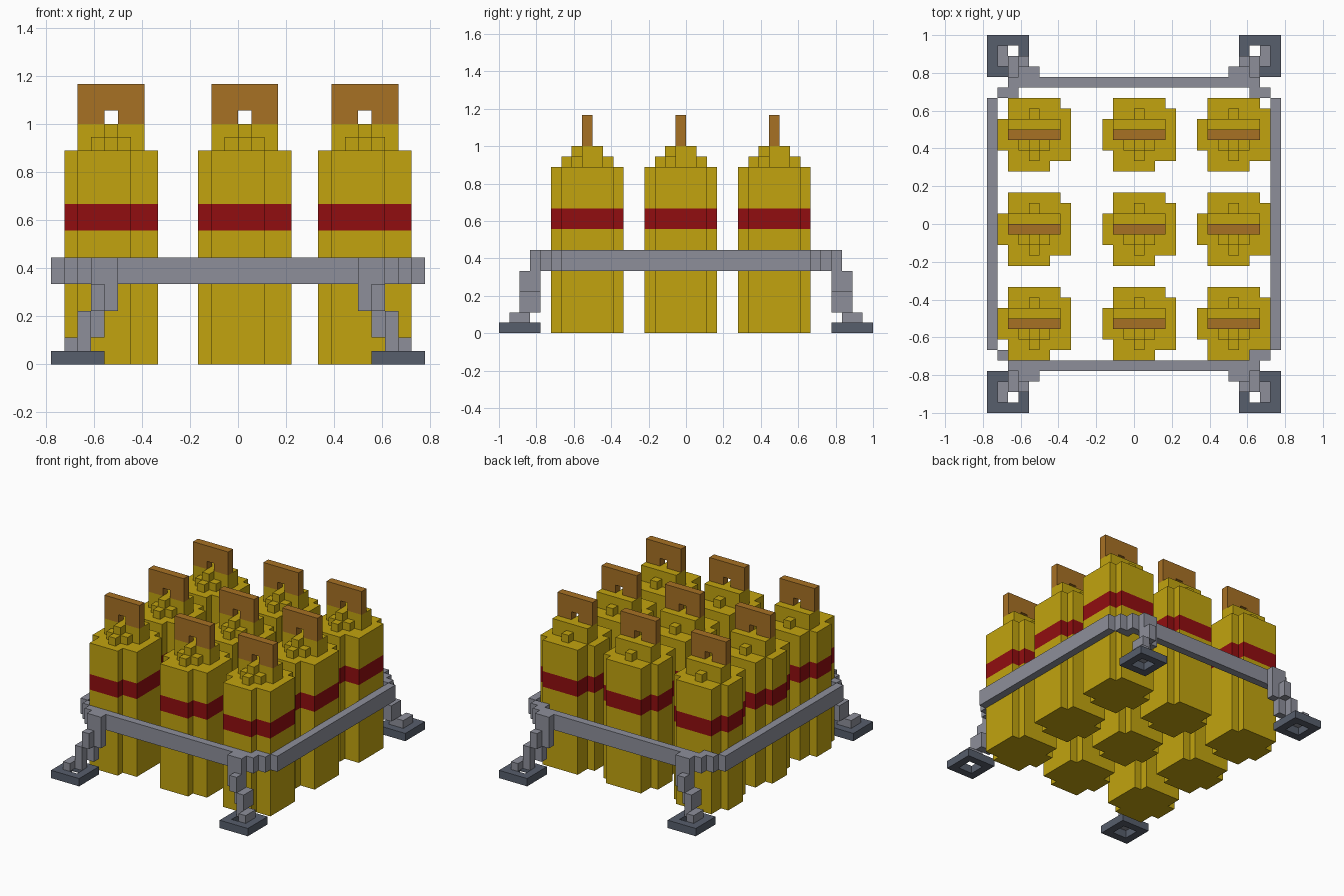
import bpy, bmesh
from mathutils import Vector

U = 1 / 18  # one block of the grid

old = bpy.data.objects.get("Cube")
if old:
    bpy.data.objects.remove(old, do_unlink=True)


def material(name, rgb):
    lin = [((c / 255 + 0.055) / 1.055) ** 2.4 if c > 10 else c / 255 / 12.92 for c in rgb]
    m = bpy.data.materials.new(name)
    m.use_nodes = True
    m.diffuse_color = (*lin, 1)
    m.node_tree.nodes["Principled BSDF"].inputs["Base Color"].default_value = (*lin, 1)
    return m


YELLOW = material("yellow", (194, 164, 15))
RED = material("red", (145, 13, 16))
BROWN = material("brown", (167, 113, 36))
GREY = material("light grey", (141, 143, 154))
DARK = material("dark grey", (87, 94, 108))


def prism(bm, outline, low, levels, upright=False):
    """Extrude an outline through levels; upright outlines lie in xz and extrude along y."""
    def place(p, h):
        return Vector((p[0], h, p[1]) if upright else (p[0], p[1], h)) * U
    rings = [[bm.verts.new(place(p, h)) for p in outline] for h in (low, *levels)]
    bm.faces.new(rings[0][::-1])
    bm.faces.new(rings[-1])
    n = len(outline)
    for a, b in zip(rings, rings[1:]):
        for i in range(n):
            bm.faces.new((a[i], a[(i + 1) % n], b[(i + 1) % n], b[i]))


def box(bm, x0, x1, y0, y1, z0, z1):
    prism(bm, [(x0, y0), (x1, y0), (x1, y1), (x0, y1)], z0, [z1])


def ell(x, y):
    """Three-block corner outline whose missing block is at the inner, outward corner."""
    return [(x, y), (x + 2, y), (x + 2, y + 1), (x + 1, y + 1), (x + 1, y + 2), (x, y + 2)]


def mesh(name, bm, *mats):
    bmesh.ops.recalc_face_normals(bm, faces=bm.faces)
    me = bpy.data.meshes.new(name)
    for m in mats:
        me.materials.append(m)
    bm.to_mesh(me)
    bm.free()
    return me


def put(name, me, x=0, y=0):
    ob = bpy.data.objects.new(name, me)
    ob.location = (x * U, y * U, 0)
    bpy.context.collection.objects.link(ob)


# Canister body with a red band
bm = bmesh.new()
prism(bm, [(0, 2), (1, 2), (1, 0), (5, 0), (5, 1), (7, 1), (7, 6), (6, 6),
           (6, 7), (1, 7), (1, 5), (0, 5)], 0, [10, 12, 16])
for f in bm.faces:
    f.material_index = int(10 < f.calc_center_median().z / U < 12)
body = mesh("canister_body", bm, YELLOW, RED)

# Stepped canister top
bm = bmesh.new()
box(bm, 1, 6, 3, 5, 16, 18)
box(bm, 2, 5, 2, 3, 16, 17)
box(bm, 3, 4, 2, 3, 17, 18)
box(bm, 3, 4, 1, 2, 16, 17)
box(bm, 3, 4, 5, 6, 16, 17)
cap = mesh("canister_top", bm, YELLOW)

# Arched carrying handle
bm = bmesh.new()
prism(bm, [(1, 18), (3, 18), (3, 19), (4, 19), (4, 18), (6, 18), (6, 21), (1, 21)],
      3, [4], upright=True)
handle = mesh("canister_handle", bm, BROWN)

for x in (-13, -3, 6):
    for y in (-13, -4, 5):
        for part in (body, cap, handle):
            put(part.name, part, x, y)

# Rails around the canisters
bm = bmesh.new()
for s in (-1, 1):
    box(bm, *sorted((s * 13, s * 14)), -12, 12, 6, 8)
    box(bm, -12, 12, *sorted((s * 13, s * 14)), 6, 8)
    for t in (-1, 1):
        box(bm, *sorted((s * 11, s * 13)), *sorted((t * 12, t * 13)), 6, 8)
put("frame_rails", mesh("frame_rails", bm, GREY))

# Zigzag legs and hollow feet, mirrored to the four corners
for sx, side in ((-1, "right"), (1, "left")):
    for sy, end in ((-1, "front"), (1, "back")):
        leg, foot = bmesh.new(), bmesh.new()
        box(leg, -11, -9, 14, 15, 6, 8)
        prism(leg, ell(-11, 14), 4, [6])
        prism(leg, ell(-12, 14), 2, [4])
        prism(leg, ell(-13, 15), 1, [2])
        box(foot, -14, -10, 14, 15, 0, 1)
        box(foot, -14, -10, 17, 18, 0, 1)
        box(foot, -14, -13, 15, 17, 0, 1)
        box(foot, -11, -10, 15, 17, 0, 1)
        for part, bm, mat in (("leg", leg, GREY), ("foot", foot, DARK)):
            for v in bm.verts:
                v.co.x *= -sx
                v.co.y *= sy
            name = f"{end}_{side}_{part}"
            put(name, mesh(name, bm, mat))
